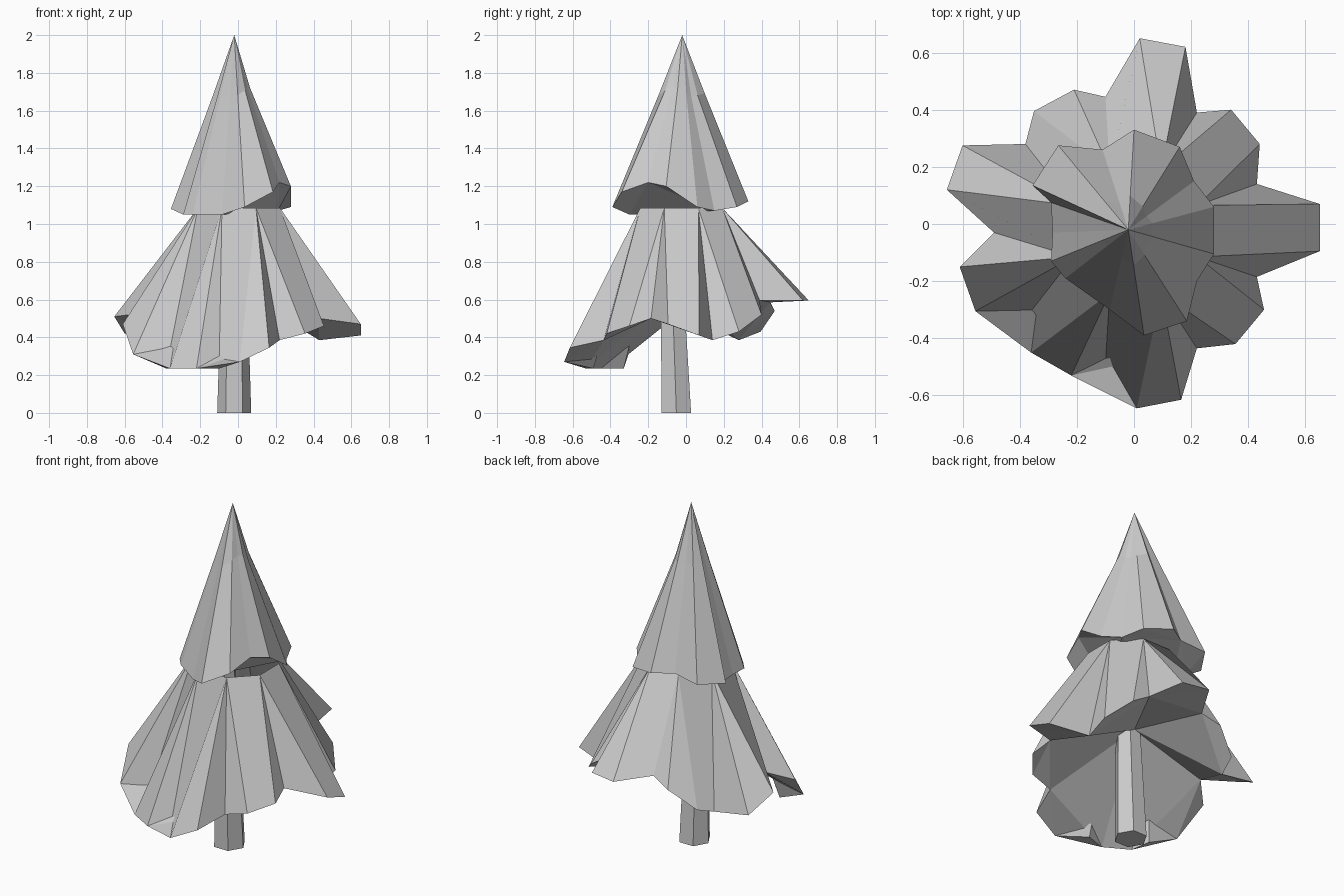
import bpy, bmesh
from math import atan2, cos, sin, pi
from mathutils import Vector

if "Cube" in bpy.data.objects:
    bpy.data.objects.remove(bpy.data.objects["Cube"])

AXIS = Vector((-0.02, -0.02))


def loft(name, rings, tip=None, close_top=False, hollow=None, anchors=()):
    """Skin between rings, close the underside, and end in a tip or a flat top."""
    bm = bmesh.new()
    vs = [[bm.verts.new(p) for p in r] for r in rings]
    n = len(vs[0])
    for a, b in zip(vs, vs[1:]):
        for i in range(n):
            j = (i + 1) % n
            bm.faces.new((a[i], a[j], b[j], b[i]))
    if tip:
        t = bm.verts.new(tip)
        for i in range(n):
            bm.faces.new((vs[-1][i], vs[-1][(i + 1) % n], t))
    if close_top:
        bm.faces.new(vs[-1])
    base = []
    if hollow:  # a few broad panels rising to a point inside
        h = bm.verts.new(hollow)
        for k, i in enumerate(anchors):
            m = (anchors[(k + 1) % len(anchors)] - i) % n
            base.append(bm.faces.new([vs[0][(i + s) % n] for s in range(m + 1)] + [h]))
    else:
        base.append(bm.faces.new(vs[0][::-1]))
    bmesh.ops.triangulate(bm, faces=base, ngon_method='BEAUTY')
    bmesh.ops.remove_doubles(bm, verts=bm.verts, dist=0.0005)
    bmesh.ops.recalc_face_normals(bm, faces=bm.faces)
    me = bpy.data.meshes.new(name)
    bm.to_mesh(me)
    bm.free()
    ob = bpy.data.objects.new(name, me)
    bpy.context.collection.objects.link(ob)
    return ob


def shrink(p, f, z):
    q = AXIS + (Vector(p[:2]) - AXIS) * f
    return (q.x, q.y, z)


def octagon_corner(p, cx, cy, r, z):
    """Nearest corner of an octagon, so neighbouring pleats meet there."""
    a = (int((atan2(p[1] - cy, p[0] - cx) + 2 * pi) / (pi / 4)) + 0.5) * pi / 4
    return (cx + r * cos(a), cy + r * sin(a), z)


# Trunk: leaning, tapering hexagonal prism
def hexagon(cy, r, z):
    return [(-0.02 + r * cos(i * pi / 3), cy + r * sin(i * pi / 3), z) for i in range(6)]


loft("trunk", [hexagon(-0.051, 0.09, 0), hexagon(-0.09, 0.055, 1.14)], close_top=True)

# Lower branches: pleated skirt with wavy rim, gathered at an octagonal collar
lower_rim = [
    (0.65, 0.07, 0.41), (0.43, 0.14, 0.385), (0.44, 0.28, 0.43), (0.34, 0.40, 0.52),
    (0.22, 0.39, 0.595), (0.18, 0.62, 0.595), (0.02, 0.65, 0.595), (-0.10, 0.445, 0.585),
    (-0.21, 0.47, 0.54), (-0.35, 0.395, 0.43), (-0.38, 0.28, 0.385), (-0.60, 0.275, 0.42),
    (-0.655, 0.12, 0.51), (-0.49, -0.03, 0.53), (-0.61, -0.15, 0.47), (-0.555, -0.305, 0.31),
    (-0.38, -0.33, 0.235), (-0.36, -0.45, 0.235), (-0.22, -0.53, 0.235), (-0.10, -0.49, 0.235),
    (0.01, -0.645, 0.27), (0.165, -0.615, 0.345), (0.22, -0.435, 0.385), (0.355, -0.42, 0.42),
    (0.455, -0.30, 0.46), (0.43, -0.185, 0.50), (0.65, -0.095, 0.47)]
collar = [octagon_corner(p, 0.005, -0.025, 0.235, 1.085) for p in lower_rim]
loft("lower_branches", [lower_rim, collar], hollow=(-0.02, -0.02, 0.66),
     anchors=[1, 4, 7, 10, 13, 22, 25])

# Upper branches: pleated cone, pinched on its right side near the tip
upper_rim = [
    (0.28, 0.06, 1.09), (0.21, 0.15, 1.07), (0.16, 0.27, 1.09), (0.0, 0.33, 1.12),
    (-0.11, 0.26, 1.12), (-0.265, 0.275, 1.10), (-0.355, 0.135, 1.08), (-0.29, 0.075, 1.05),
    (-0.285, -0.03, 1.05), (-0.29, -0.13, 1.05), (-0.24, -0.19, 1.05), (-0.085, -0.30, 1.05),
    (0.035, -0.39, 1.09), (0.185, -0.34, 1.17), (0.22, -0.20, 1.22), (0.28, -0.105, 1.20)]
pinch = [shrink(p, 0.28 if p[0] > 0.1 else 0.34, 2 - 0.35 * (2 - p[2])) for p in upper_rim]
loft("upper_branches", [upper_rim, pinch], tip=(-0.02, -0.02, 2.0))
